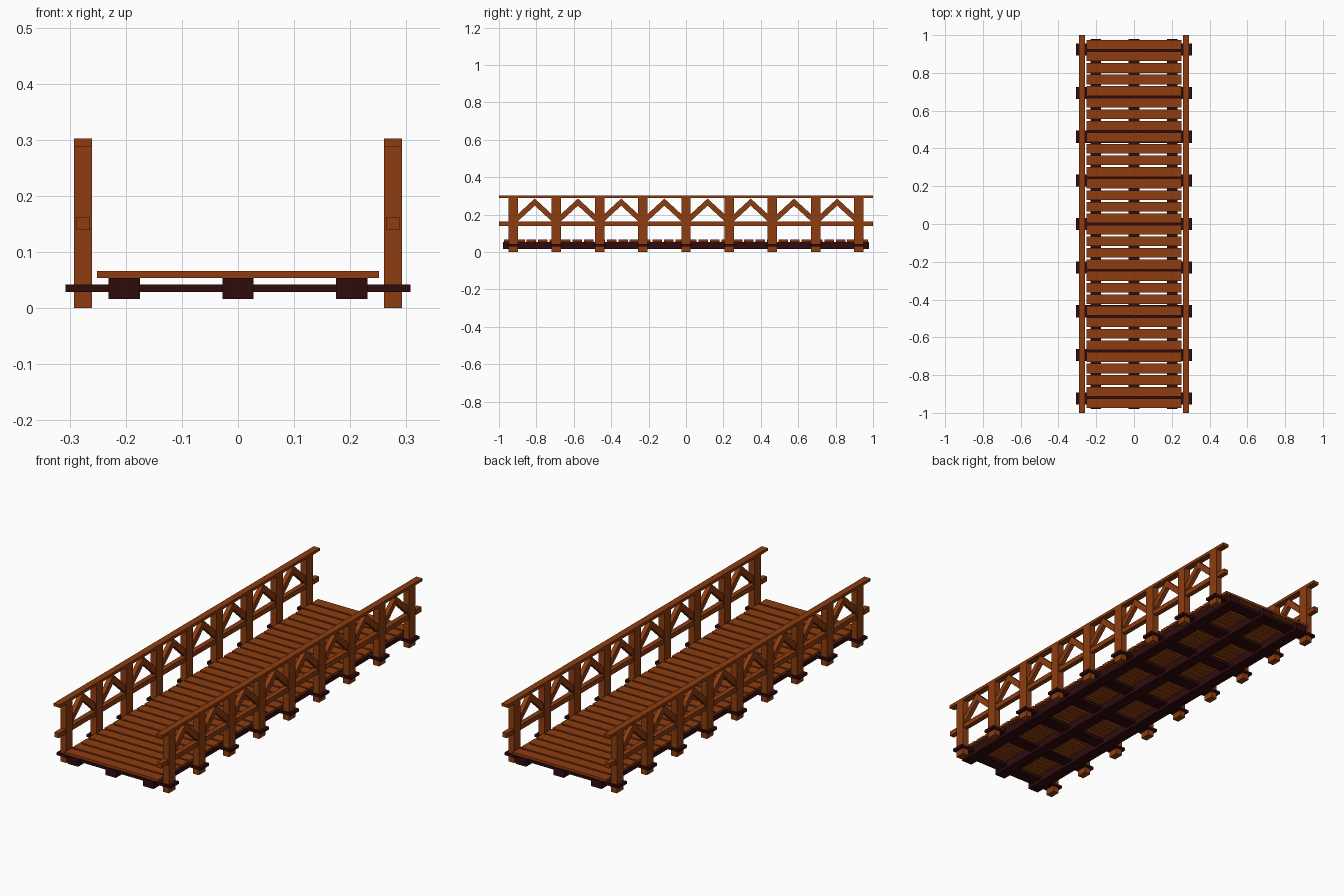
import bpy
import bmesh
from mathutils import Vector

cube = bpy.data.objects.get("Cube")
if cube:
    bpy.data.objects.remove(cube, do_unlink=True)


def make_material(name, rgb):
    mat = bpy.data.materials.new(name)
    mat.use_nodes = True
    mat.diffuse_color = (*rgb, 1)
    mat.node_tree.nodes["Principled BSDF"].inputs["Base Color"].default_value = (*rgb, 1)
    return mat


wood = make_material("warm brown wood", (0.27, 0.046, 0.005))
dark_wood = make_material("dark timber", (0.028, 0.0035, 0.004))


def finish(name, bm, mat):
    bmesh.ops.recalc_face_normals(bm, faces=bm.faces)
    mesh = bpy.data.meshes.new(name)
    bm.to_mesh(mesh)
    bm.free()
    mesh.materials.append(mat)
    obj = bpy.data.objects.new(name, mesh)
    bpy.context.collection.objects.link(obj)
    return obj


def box(name, mat, xs, ys, zs):
    """Box spanning the given (low, high) ranges."""
    bm = bmesh.new()
    bmesh.ops.create_cube(bm, size=1)
    for v in bm.verts:
        v.co = Vector([(r[0] + r[1]) / 2 + c * (r[1] - r[0])
                       for r, c in zip((xs, ys, zs), v.co)])
    return finish(name, bm, mat)


def chevron(name, mat, x, y, depth, half_span, apex, drop, thick):
    """Inverted V brace, a profile in the y-z plane extruded along x."""
    profile = [(-half_span, apex - drop), (0, apex), (half_span, apex - drop),
               (half_span, apex - drop - thick), (0, apex - thick),
               (-half_span, apex - drop - thick)]
    bm = bmesh.new()
    face = bm.faces.new([bm.verts.new((x - depth / 2, y + py, pz)) for py, pz in profile])
    new = bmesh.ops.extrude_face_region(bm, geom=[face])["geom"]
    bmesh.ops.translate(bm, vec=(depth, 0, 0),
                        verts=[g for g in new if isinstance(g, bmesh.types.BMVert)])
    return finish(name, bm, mat)


SIDE_X = 0.276
BAYS = 8
BAY = 0.231
post_ys = [(i - BAYS / 2) * BAY for i in range(BAYS + 1)]

# Long stringers under the deck
for label, x in (("right", -0.203), ("middle", 0), ("left", 0.203)):
    box(f"{label}_stringer", dark_wood, (x - 0.028, x + 0.028), (-0.979, 0.979), (0.016, 0.0535))

# Cross beams carrying the posts
for i, y in enumerate(post_ys):
    box(f"cross_beam_{i + 1}", dark_wood, (-0.307, 0.307), (y - 0.032, y + 0.032), (0.029, 0.042))

# Deck planks
PLANKS = 32
PITCH = 0.0612
for i in range(PLANKS):
    y = (i - (PLANKS - 1) / 2) * PITCH
    box(f"deck_plank_{i + 1}", wood, (-0.251, 0.251), (y - 0.0255, y + 0.0255), (0.0535, 0.066))

# Railings on both sides
for label, s in (("right", -1), ("left", 1)):
    x = s * SIDE_X
    box(f"{label}_top_rail", wood, (x - 0.016, x + 0.016), (-1, 1), (0.288, 0.302))
    box(f"{label}_middle_rail", wood, (x - 0.012, x + 0.012), (-1, 1), (0.139, 0.1625))
    for i, y in enumerate(post_ys):
        box(f"{label}_post_{i + 1}", wood, (x - 0.016, x + 0.016), (y - 0.025, y + 0.025), (0, 0.288))
    for i in range(BAYS):
        y = post_ys[i] + BAY / 2
        chevron(f"{label}_brace_{i + 1}", wood, x, y, 0.021, 0.1, 0.286, 0.092, 0.038)
